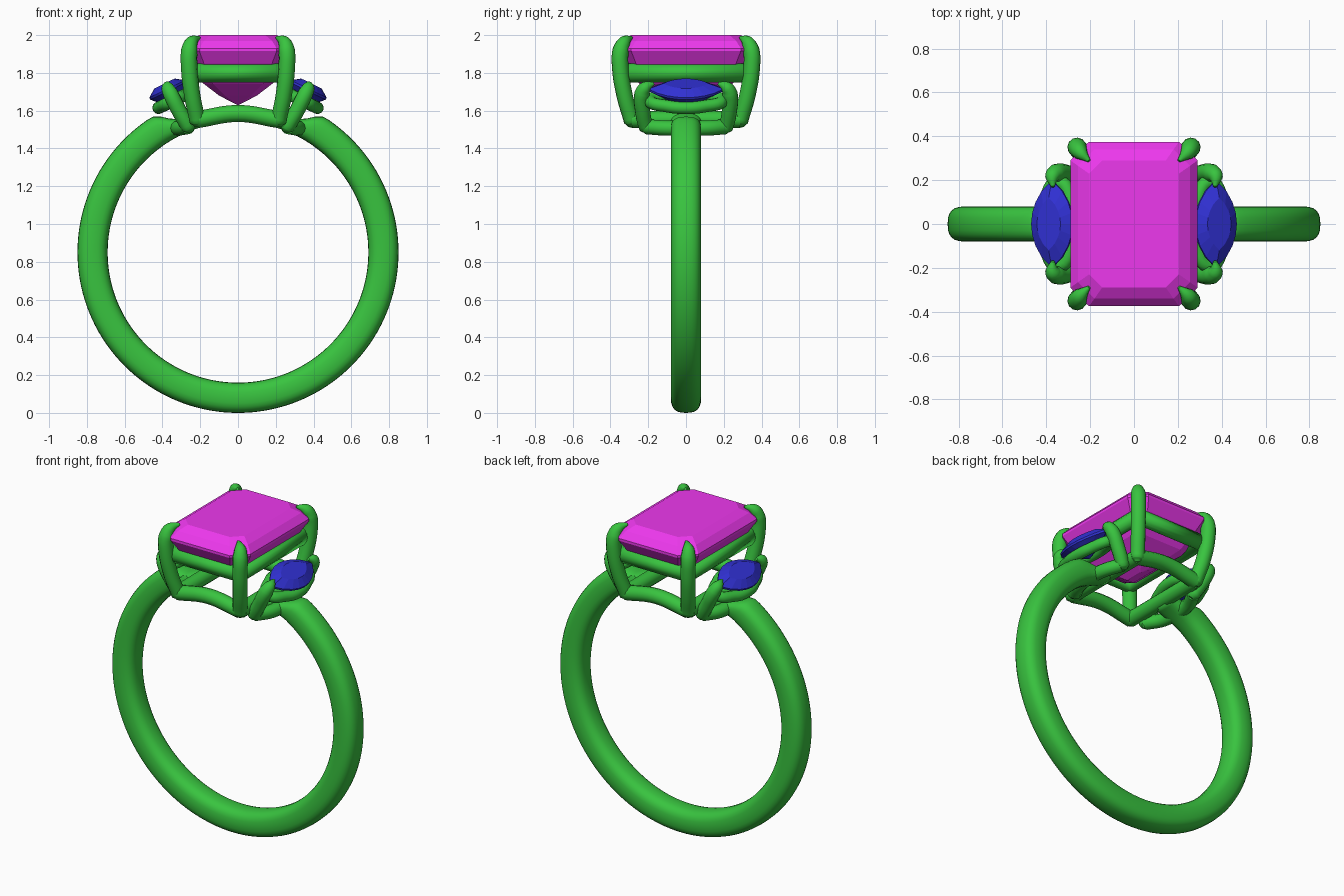
import bpy, bmesh, math
from mathutils import Matrix, Vector

if "Cube" in bpy.data.objects:
    bpy.data.objects.remove(bpy.data.objects["Cube"])


def material(name, rgb):
    m = bpy.data.materials.new(name)
    m.diffuse_color = (*rgb, 1)
    m.use_nodes = True
    m.node_tree.nodes["Principled BSDF"].inputs["Base Color"].default_value = m.diffuse_color
    return m


METAL = material("green_metal", (0.04, 0.55, 0.05))
PINK = material("magenta_gem", (0.85, 0.04, 0.85))
BLUE = material("blue_gem", (0.03, 0.03, 0.65))
RC = 0.85  # height of ring centre


def add(name, mesh, mat, smooth):
    ob = bpy.data.objects.new(name, mesh)
    bpy.context.collection.objects.link(ob)
    mesh.materials.clear()
    mesh.materials.append(mat)
    for p in mesh.polygons:
        p.use_smooth = smooth
    return ob


def tube(name, pts, closed=False, straight=False):
    """Round wire through (x, y, z, radius) points."""
    cu = bpy.data.curves.new(name, 'CURVE')
    cu.dimensions = '3D'
    cu.bevel_depth = 1.0
    cu.bevel_resolution = 4
    cu.use_fill_caps = True
    cu.resolution_u = 6
    sp = cu.splines.new('BEZIER')
    sp.bezier_points.add(len(pts) - 1)
    for b, (x, y, z, r) in zip(sp.bezier_points, pts):
        b.co = (x, y, z)
        b.radius = r
        b.handle_left_type = b.handle_right_type = 'VECTOR' if straight else 'AUTO'
    sp.use_cyclic_u = closed
    tmp = bpy.data.objects.new(name + "_tmp", cu)
    bpy.context.collection.objects.link(tmp)
    bpy.context.view_layer.update()
    dg = bpy.context.evaluated_depsgraph_get()
    me = bpy.data.meshes.new_from_object(tmp.evaluated_get(dg))
    bpy.data.objects.remove(tmp)
    return add(name, me, METAL, True)


def loft(name, rings, mat, smooth=False, matrix=Matrix()):
    """Skin a stack of equal-length loops and cap both ends."""
    bm = bmesh.new()
    vs = [[bm.verts.new(matrix @ Vector(p)) for p in ring] for ring in rings]
    n = len(rings[0])
    for a, b in zip(vs, vs[1:]):
        for i in range(n):
            bm.faces.new((a[i], a[(i + 1) % n], b[(i + 1) % n], b[i]))
    bm.faces.new(vs[0])
    bm.faces.new(vs[-1])
    bmesh.ops.recalc_face_normals(bm, faces=bm.faces)
    me = bpy.data.meshes.new(name)
    bm.to_mesh(me)
    bm.free()
    return add(name, me, mat, smooth)


# Band: open ring with a rounded-square section, thinning at the shoulders
def band_ring(deg):
    t = min(max((abs(180 - deg) - 147) / 9, 0), 1)
    t = t * t * (3 - 2 * t)
    outer = 0.85 - 0.075 * t
    mid, half = (outer + 0.69) / 2, (outer - 0.69) / 2
    a = math.radians(deg)
    ring = []
    for k in range(24):
        c, s = math.cos(k * math.pi / 12), math.sin(k * math.pi / 12)
        r = mid + half * math.copysign(abs(c) ** 0.75, c)
        y = 0.08 * math.copysign(abs(s) ** 0.75, s)
        ring.append((r * math.sin(a), y, RC + r * math.cos(a)))
    return ring


loft("band", [band_ring(17 + 326 * i / 130) for i in range(131)], METAL, True)


# Centre stone: stepped emerald cut
def octagon(hx, hy, c, z):
    return [(hx, -hy + c, z), (hx, hy - c, z), (hx - c, hy, z), (-hx + c, hy, z),
            (-hx, hy - c, z), (-hx, -hy + c, z), (-hx + c, -hy, z), (hx - c, -hy, z)]


loft("centre_stone", [octagon(*s) for s in (
    (0.205, 0.29, 0.06, 2.0), (0.255, 0.34, 0.075, 1.97), (0.29, 0.375, 0.085, 1.93),
    (0.29, 0.375, 0.085, 1.915), (0.25, 0.335, 0.07, 1.85),
    (0.185, 0.25, 0.05, 1.745), (0.1, 0.15, 0.03, 1.68), (0.004, 0.06, 0.002, 1.63))], PINK)

# Gallery rail under the centre stone
tube("gallery_rail", [(x, y, 1.80, 0.05) for x, y in
     ((0.235, -0.315), (0.235, 0.315), (-0.235, 0.315), (-0.235, -0.315))], True, True)

# Base frame: front and back rails follow the finger, side rails run straight
for s, side in ((-1, "front"), (1, "back")):
    tube(side + "_base_rail", [(0.735 * math.sin(a), s * 0.285, RC + 0.735 * math.cos(a), 0.045)
         for a in (math.radians(d) for d in range(-17, 18, 17))])
for s, side in ((-1, "left"), (1, "right")):
    tube(side + "_base_rail", [(s * 0.215, -0.285, 1.553, 0.045), (s * 0.215, 0.285, 1.553, 0.045)],
         straight=True)

# Corner prongs of the centre stone
for sx in (-1, 1):
    for sy in (-1, 1):
        tube("centre_prong", [(sx * x, sy * y, z, r) for x, y, z, r in (
            (0.212, 0.282, 1.518, 0.02), (0.214, 0.286, 1.54, 0.042), (0.242, 0.325, 1.68, 0.043),
            (0.258, 0.348, 1.83, 0.044), (0.257, 0.345, 1.92, 0.044),
            (0.245, 0.327, 1.962, 0.035), (0.205, 0.288, 1.988, 0.008))])


# Side stones with their settings
def marquise(hx, hy, z, n=8):
    pts = []
    for s in (1, -1):
        for i in range(n):
            u = s * (2 * i / n - 1)
            pts.append((s * hx * (1 - u * u) ** 0.85, hy * u, z))
    return pts


for sx, side in ((-1, "left"), (1, "right")):
    tilt = Matrix.Translation((sx * 0.375, 0, 1.715)) @ Matrix.Rotation(sx * math.radians(26), 4, 'Y')
    loft(side + "_side_stone", [marquise(*s) for s in (
        (0.06, 0.12, 0.032), (0.105, 0.2, 0.0), (0.105, 0.2, -0.012),
        (0.06, 0.11, -0.06), (0.004, 0.008, -0.1))], BLUE, False, tilt)
    tube(side + "_side_rail", [(*(tilt @ Vector(p)), 0.033) for p in marquise(0.085, 0.19, -0.07, 4)], True)
    tube(side + "_side_base", [(sx * x, y, z, 0.04) for x, y, z in (
        (0.265, -0.21, 1.515), (0.31, -0.11, 1.508), (0.32, 0, 1.508),
        (0.31, 0.11, 1.508), (0.265, 0.21, 1.515))])
    for sy in (-1, 1):
        tube(side + "_side_prong", [(sx * x, sy * y, z, r) for x, y, z, r in (
            (0.252, 0.2, 1.492, 0.02), (0.262, 0.21, 1.512, 0.04), (0.312, 0.23, 1.6, 0.041),
            (0.357, 0.232, 1.69, 0.041), (0.372, 0.215, 1.722, 0.034), (0.37, 0.17, 1.745, 0.008))])
